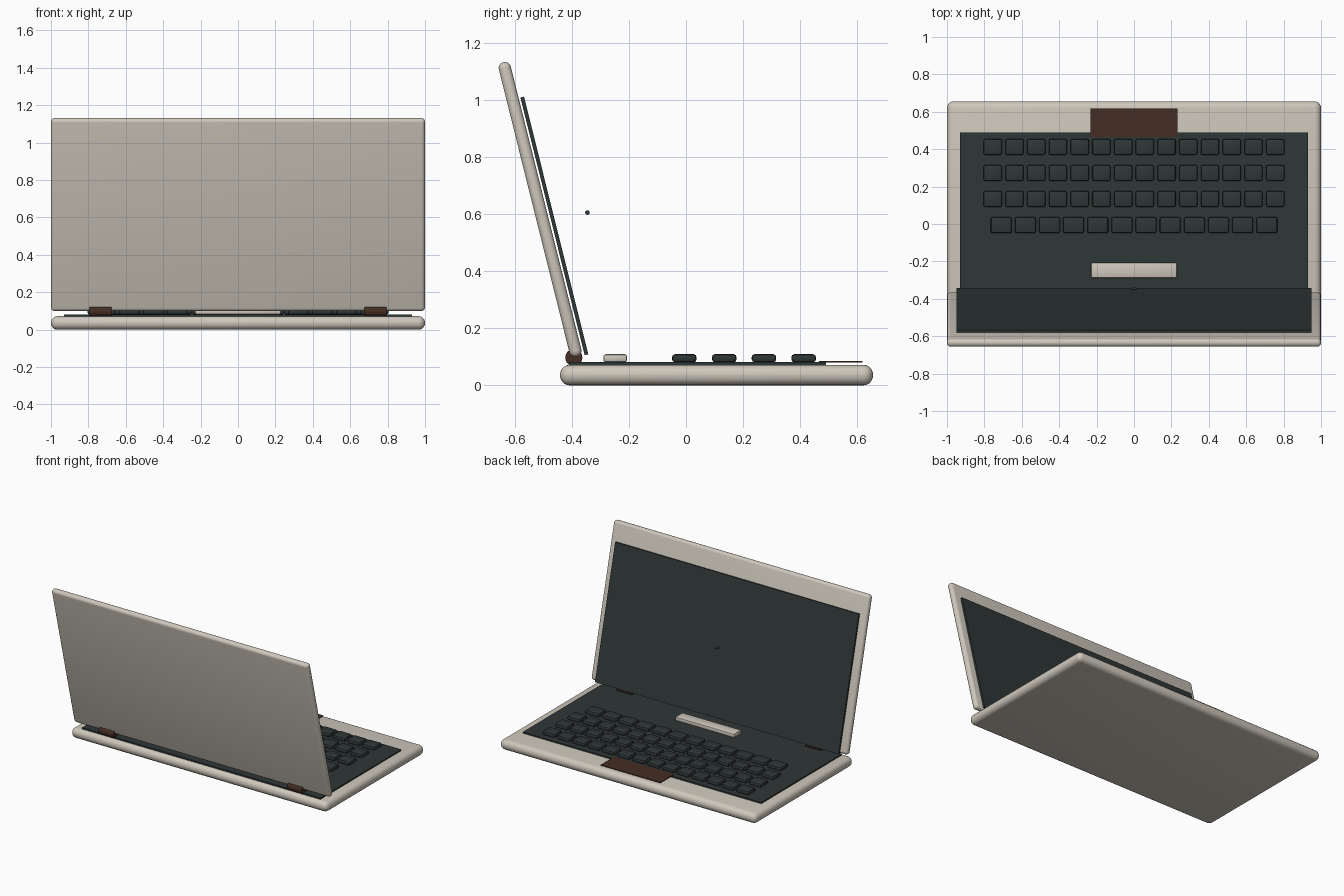
import bpy, math
from mathutils import Vector

if "Cube" in bpy.data.objects:
    bpy.data.objects.remove(bpy.data.objects["Cube"])

def mat(name, rgb):
    m = bpy.data.materials.new(name)
    m.diffuse_color = (*rgb, 1)
    m.use_nodes = True
    m.node_tree.nodes["Principled BSDF"].inputs["Base Color"].default_value = m.diffuse_color
    return m

BEIGE = mat("warm beige", (0.62, 0.575, 0.50))
DARK = mat("dark slate", (0.028, 0.038, 0.038))
BROWN = mat("dark brown", (0.058, 0.026, 0.017))

def finish(o, name, m):
    o.name = name
    o.data.materials.append(m)
    bpy.ops.object.shade_smooth_by_angle(angle=math.radians(35))
    return o

def box(name, loc, size, m, bevel=0, seg=3, tilt=0):
    bpy.ops.mesh.primitive_cube_add(size=1)
    o = bpy.context.object
    o.scale = size
    bpy.ops.object.transform_apply(location=False, rotation=False, scale=True)
    if bevel:
        b = o.modifiers.new("round", 'BEVEL')
        b.width, b.segments = bevel, seg
        bpy.ops.object.modifier_apply(modifier="round")
    o.location = loc
    o.rotation_euler.x = tilt
    return finish(o, name, m)

def rod(name, loc, r, length, m):
    bpy.ops.mesh.primitive_cylinder_add(vertices=24, radius=r, depth=length,
                                        location=loc, rotation=(0, math.pi / 2, 0))
    return finish(bpy.context.object, name, m)

# Body and keyboard deck
box("base", (0, 0.107, 0.036), (2, 1.096, 0.072), BEIGE, 0.034, 5)
box("keyboard_deck", (0, 0.04, 0.076), (1.86, 0.90, 0.01), DARK)
box("touchpad", (0, 0.542, 0.0825), (0.466, 0.152, 0.005), BROWN)

# Keys
def key_row(row, y, count, half_span, width):
    for i in range(count):
        x = -half_span + 2 * half_span * i / (count - 1)
        box(f"key_{row}_{i}", (x, y, 0.095), (width, 0.086, 0.028), DARK, 0.01, 2)

for r, y in enumerate((0.412, 0.273, 0.134)):
    key_row(r, y, 14, 0.755, 0.098)
key_row(3, -0.006, 12, 0.71, 0.112)
box("space_bar", (0, -0.248, 0.095), (0.46, 0.083, 0.028), BEIGE, 0.008, 2)

# Tilted lid with screen panel
T = math.radians(14)
up = Vector((0, -math.sin(T), math.cos(T)))
out = Vector((0, math.cos(T), math.sin(T)))
lid = Vector((0, -0.511, 0.616))
box("lid", lid, (2, 0.043, 1.062), BEIGE, 0.02, 5, T)
box("screen", lid + out * 0.0345 - up * 0.068, (1.90, 0.013, 0.93), DARK, tilt=T)

# Camera dot and hinges
rod("camera", (0, -0.345, 0.605), 0.008, 0.028, DARK)
for s in (-1, 1):
    rod("hinge", (s * 0.735, -0.393, 0.097), 0.03, 0.116, BROWN)
